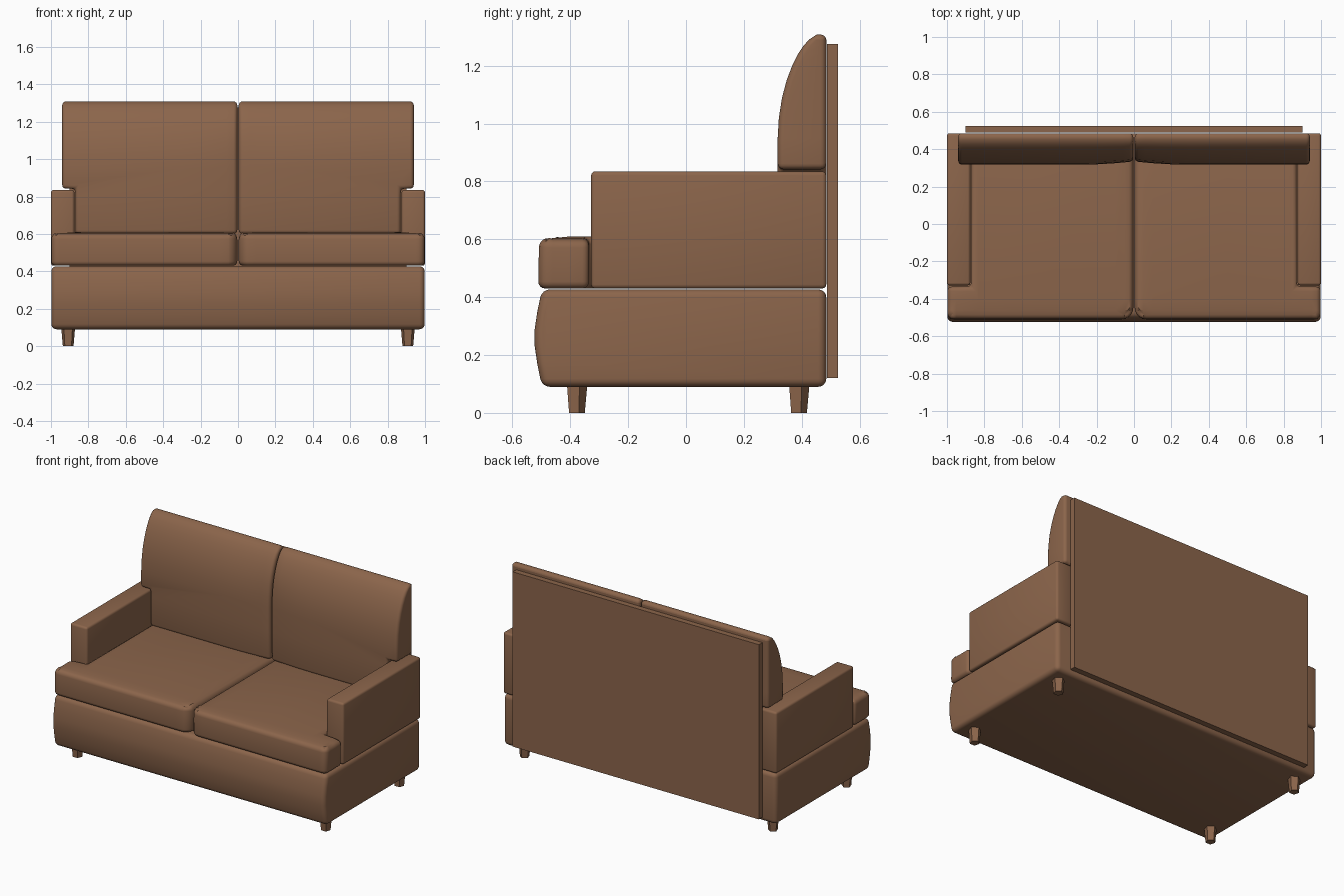
import bpy, bmesh, math
from mathutils import Vector

if "Cube" in bpy.data.objects:
    bpy.data.objects.remove(bpy.data.objects["Cube"])

brown = bpy.data.materials.new("brown_fabric")
brown.diffuse_color = (0.26, 0.13, 0.07, 1)
brown.use_nodes = True
brown.node_tree.nodes["Principled BSDF"].inputs["Base Color"].default_value = brown.diffuse_color


def finish(name, bm, bevel=0.0, segments=3, mirror=False, smooth=True):
    bmesh.ops.recalc_face_normals(bm, faces=bm.faces)
    mesh = bpy.data.meshes.new(name)
    bm.to_mesh(mesh)
    bm.free()
    ob = bpy.data.objects.new(name, mesh)
    bpy.context.collection.objects.link(ob)
    mesh.materials.append(brown)
    if bevel:
        m = ob.modifiers.new("bevel", 'BEVEL')
        m.width, m.segments = bevel, segments
        m.limit_method, m.angle_limit = 'ANGLE', math.radians(42)
        m.use_clamp_overlap = False
    if mirror:
        m = ob.modifiers.new("mirror", 'MIRROR')
        m.use_mirror_merge = False
    bpy.ops.object.select_all(action='DESELECT')
    ob.select_set(True)
    bpy.context.view_layer.objects.active = ob
    bpy.ops.object.convert(target='MESH')
    if smooth:
        bpy.ops.object.shade_smooth_by_angle(angle=math.radians(42))
    return ob


def slab(outline, axis, lo, hi, cuts=(), warp=None):
    """Extrude a 2D outline along an axis, slice it, then warp the vertices."""
    bm = bmesh.new()

    def point(p, d):
        c = list(p)
        c.insert(axis, d)
        return bm.verts.new(c)
    a = [point(p, lo) for p in outline]
    b = [point(p, hi) for p in outline]
    n = len(outline)
    bm.faces.new(a)
    bm.faces.new(b)
    for i in range(n):
        j = (i + 1) % n
        bm.faces.new((a[i], a[j], b[j], b[i]))
    for ax, values in cuts:
        no = Vector((0, 0, 0))
        no[ax] = 1
        for v in values:
            bmesh.ops.bisect_plane(bm, geom=bm.verts[:] + bm.edges[:] + bm.faces[:],
                                   plane_co=no * v, plane_no=no)
    if warp:
        for v in bm.verts:
            warp(v.co)
    return bm


def box(x0, x1, y0, y1, z0, z1):
    return slab([(x0, y0), (x1, y0), (x1, y1), (x0, y1)], 2, z0, z1)


def arc(cx, cy, r, a0, a1, n=5):
    return [(cx + r * math.cos(math.radians(a0 + (a1 - a0) * i / n)),
             cy + r * math.sin(math.radians(a0 + (a1 - a0) * i / n))) for i in range(n + 1)]


# Base with a bulging front
base = [(-0.498, 0.09), (-0.514, 0.17), (-0.523, 0.23), (-0.523, 0.29), (-0.514, 0.35),
        (-0.498, 0.427), (0.485, 0.427), (0.485, 0.09)]
finish("base", slab(base, 0, -0.998, 0.998), 0.028, 4)

# Arms
finish("arms", box(0.875, 1.0, -0.328, 0.485, 0.43, 0.835), 0.014, 3, True)


# T-shaped seat cushions with a slightly crowned top
def crown(co):
    if co.z > 0.5:
        d = min(co.x - 0.004, 0.998 - co.x, co.y + 0.51)
        co.z += 0.014 * min(1, max(0, d) / 0.1) ** 0.6
    elif co.y < -0.4:
        co.y -= 0.003


seat = (arc(0.064, -0.448, 0.06, 180, 270) + arc(0.965, -0.475, 0.033, 270, 360, 3)
        + [(0.998, -0.335), (0.87, -0.335), (0.87, 0.42), (0.004, 0.42)])
finish("seat_cushions", slab(seat, 2, 0.43, 0.595,
       [(0, (0.05, 0.1, 0.5, 0.83, 0.95)), (1, (-0.46, -0.41))], crown), 0.024, 4, True)

# Back cushions, notched over the arms and curving back to the top
curve = [(0.60, 0.322), (0.80, 0.317), (0.95, 0.317), (1.02, 0.321), (1.09, 0.332),
         (1.15, 0.348), (1.20, 0.367), (1.24, 0.387), (1.27, 0.407), (1.29, 0.425), (1.308, 0.452)]


def lean(co):
    if co.y < 0.4:
        for (z0, y0), (z1, y1) in zip(curve, curve[1:]):
            if z0 - 1e-4 <= co.z <= z1 + 1e-4:
                co.y = y0 + (y1 - y0) * (co.z - z0) / (z1 - z0)
        fade = min(1, (1.308 - co.z) / 0.3)
        co.y += 0.018 * fade * max(0, 1 - co.x / 0.3) ** 2


back = [(0.004, 0.60), (0.87, 0.60), (0.87, 0.842), (0.94, 0.842), (0.94, 1.308), (0.004, 1.308)]
finish("back_cushions", slab(back, 1, 0.3, 0.485,
       [(0, (0.06, 0.12, 0.2, 0.3)), (2, [c[0] for c in curve[1:-1]])], lean), 0.02, 4, True)

# Flat back panel
finish("back_panel", box(-0.9, 0.9, 0.488, 0.525, 0.12, 1.275), smooth=False)

# Tapered five-sided legs
for name, y in (("front_legs", -0.38), ("back_legs", 0.388)):
    bm = bmesh.new()
    bmesh.ops.create_cone(bm, cap_ends=True, segments=5, radius1=0.03, radius2=0.039, depth=0.1)
    bmesh.ops.translate(bm, verts=bm.verts, vec=(0.908, y, 0.05))
    finish(name, bm, mirror=True, smooth=False)
